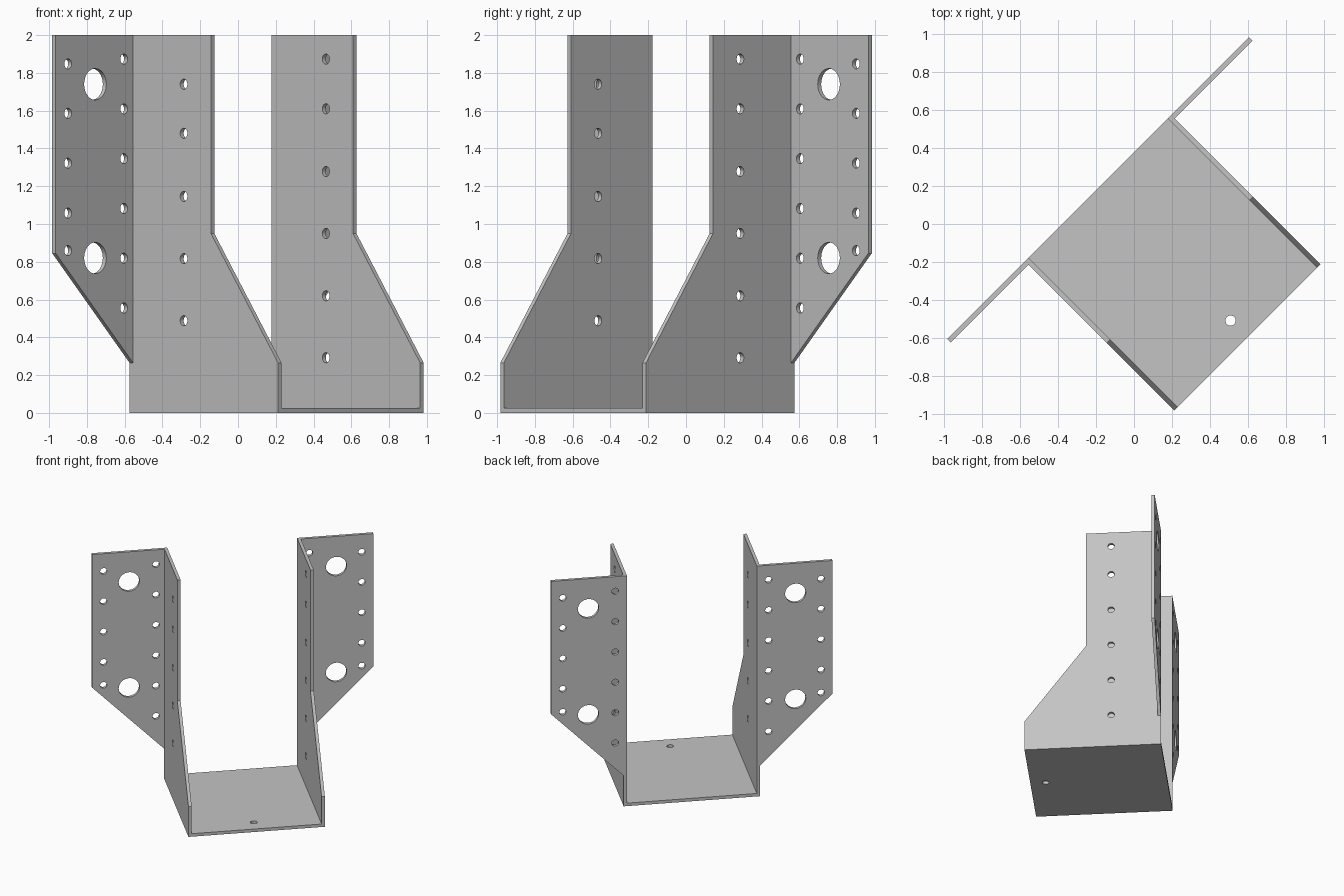
import bpy
import bmesh
from math import cos, sin, pi, sqrt
from mathutils import Matrix, Vector

if "Cube" in bpy.data.objects:
    bpy.data.objects.remove(bpy.data.objects["Cube"], do_unlink=True)

THICK = 0.026        # sheet thickness
HALF = 0.545         # half of the outer width
BACK, FRONT = -0.267, 0.845
WING = 1.124         # outer reach of the flanges
HEIGHT = 2.0
SMALL, LARGE = 0.027, 0.083

# The bracket stands turned by 45 degrees
ACROSS = Vector((1, 1, 0)) / sqrt(2)
OUT = Vector((1, -1, 0)) / sqrt(2)
UP = Vector((0, 0, 1))

steel = bpy.data.materials.new("galvanised grey")
steel.use_nodes = True
grey = (0.55, 0.55, 0.55, 1)
steel.diffuse_color = grey
steel.node_tree.nodes["Principled BSDF"].inputs["Base Color"].default_value = grey


def add_loop(curve, points):
    spline = curve.splines.new("POLY")
    spline.points.add(len(points) - 1)
    for p, (a, b) in zip(spline.points, points):
        p.co = (a, b, 0, 1)
    spline.use_cyclic_u = True


def sheet(name, outline, holes, a_axis, b_axis, origin):
    """Flat plate with round holes, centred on the plane through origin."""
    curve = bpy.data.curves.new(name + "_profile", "CURVE")
    curve.dimensions = "2D"
    curve.fill_mode = "BOTH"
    curve.extrude = THICK / 2
    add_loop(curve, outline)
    for a, b, r in holes:
        add_loop(curve, [(a + r * cos(2 * pi * i / 32), b + r * sin(2 * pi * i / 32))
                         for i in range(32)])
    temp = bpy.data.objects.new(name + "_profile", curve)
    bpy.context.collection.objects.link(temp)
    bpy.context.view_layer.update()
    graph = bpy.context.evaluated_depsgraph_get()
    mesh = bpy.data.meshes.new_from_object(temp.evaluated_get(graph))
    bpy.data.objects.remove(temp, do_unlink=True)
    bpy.data.curves.remove(curve)

    # Stand the plate in its place
    place = Matrix((a_axis, b_axis, a_axis.cross(b_axis))).transposed().to_4x4()
    place.translation = origin
    bm = bmesh.new()
    bm.from_mesh(mesh)
    bmesh.ops.transform(bm, matrix=place, verts=bm.verts)
    bmesh.ops.remove_doubles(bm, verts=bm.verts, dist=0.0001)
    bmesh.ops.recalc_face_normals(bm, faces=bm.faces)
    bm.to_mesh(mesh)
    bm.free()

    mesh.name = name
    mesh.materials.clear()
    mesh.materials.append(steel)
    obj = bpy.data.objects.new(name, mesh)
    bpy.context.collection.objects.link(obj)
    bpy.ops.object.select_all(action="DESELECT")
    obj.select_set(True)
    bpy.context.view_layer.objects.active = obj
    bpy.ops.object.shade_smooth_by_angle(angle=pi / 6)


# Seat plate between the walls, with one nail hole
inner = HALF - THICK
sheet("seat", [(-inner, BACK), (inner, BACK), (inner, FRONT), (-inner, FRONT)],
      [(0, 0.72, SMALL)], ACROSS, OUT, UP * THICK / 2)

wall_outline = [(BACK, 0), (FRONT, 0), (FRONT, 0.265), (0.342, 0.95),
                (0.342, HEIGHT), (BACK, HEIGHT)]
flange_outline = [(HALF, 0.265), (WING, 0.845), (WING, HEIGHT), (HALF, HEIGHT)]
wall_rows = {-1: [1.74, 1.48, 1.146, 0.817, 0.488],
             1: [1.873, 1.61, 1.278, 0.95, 0.62, 0.292]}

# Nail holes of a flange: inner column, outer column and two large holes
flange_holes = [(0.613, 1.873 - 0.2635 * i, SMALL) for i in range(6)]
flange_holes += [(1.032, z, SMALL) for z in (1.848, 1.586, 1.322, 1.058, 0.859)]
flange_holes += [(0.828, z, LARGE) for z in (1.74, 0.82)]

for side, word in ((-1, "right"), (1, "left")):
    sheet(word + "_wall", wall_outline, [(0.139, z, SMALL) for z in wall_rows[side]],
          OUT, UP, ACROSS * side * (HALF - THICK / 2))
    sheet(word + "_flange", flange_outline, flange_holes,
          ACROSS * side, UP, OUT * (BACK + THICK / 2))
